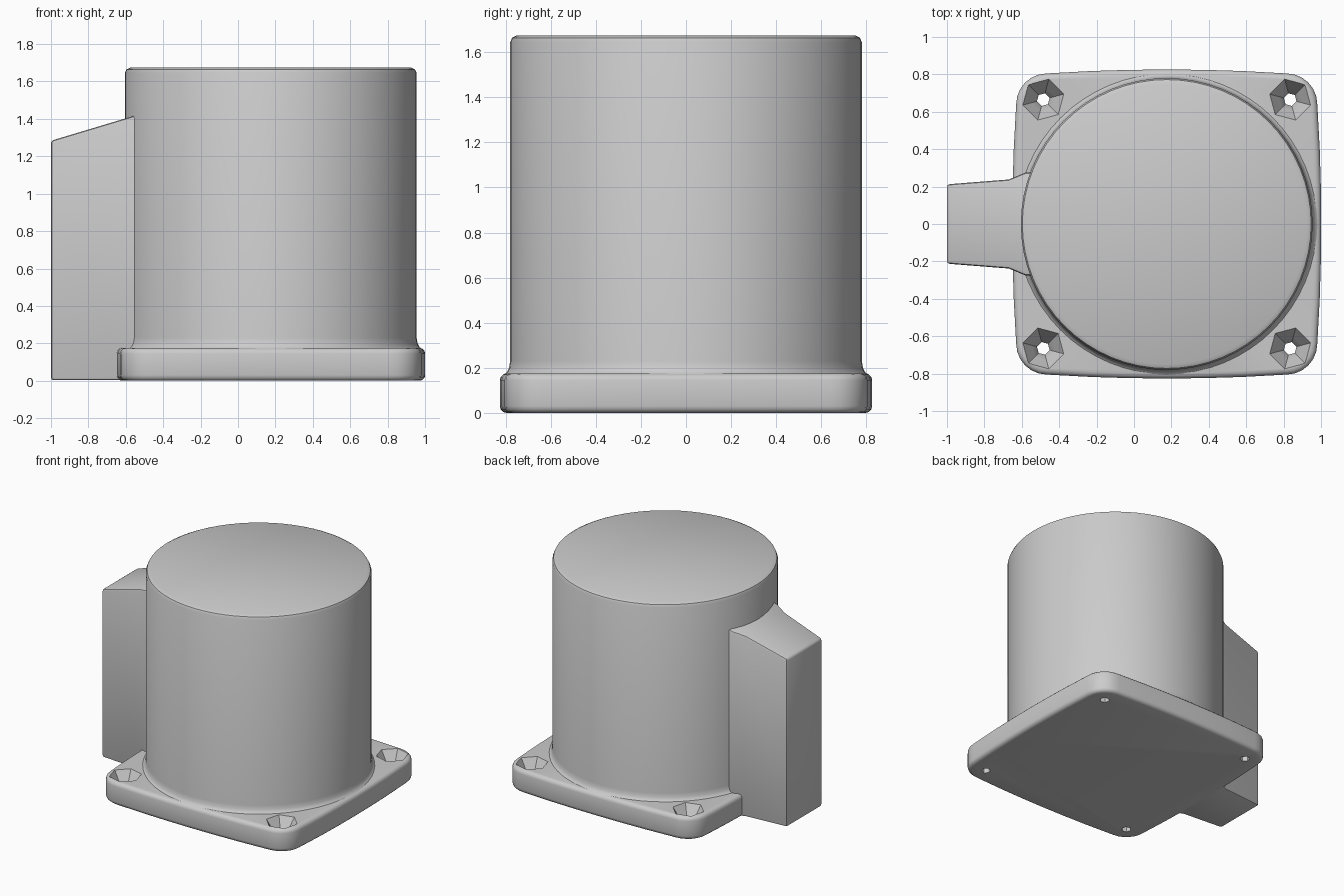
import bpy, bmesh, math

CX = 0.175          # axis of the round body
cube = bpy.data.objects.get("Cube")
if cube:
    bpy.data.objects.remove(cube, do_unlink=True)

grey = bpy.data.materials.new("plain_grey")
grey.use_nodes = True
grey.diffuse_color = (0.6, 0.6, 0.6, 1)
grey.node_tree.nodes["Principled BSDF"].inputs["Base Color"].default_value = (0.6, 0.6, 0.6, 1)


def make_object(name, bm):
    bmesh.ops.recalc_face_normals(bm, faces=bm.faces)
    mesh = bpy.data.meshes.new(name)
    bm.to_mesh(mesh)
    bm.free()
    mesh.materials.append(grey)
    obj = bpy.data.objects.new(name, mesh)
    bpy.context.collection.objects.link(obj)
    return obj


def loft(name, rings):
    """Skin a stack of equal-length closed rings and cap both ends."""
    bm = bmesh.new()
    loops = [[bm.verts.new(p) for p in ring] for ring in rings]
    n = len(loops[0])
    for low, high in zip(loops, loops[1:]):
        for i in range(n):
            j = (i + 1) % n
            bm.faces.new((low[i], low[j], high[j], high[i]))
    bm.faces.new(loops[0][::-1])
    bm.faces.new(loops[-1])
    return make_object(name, bm)


def circle(x, y, z, r, sides, turn=0.0):
    return [(x + r * math.cos(turn + math.tau * i / sides),
             y + r * math.sin(turn + math.tau * i / sides), z) for i in range(sides)]


def activate(obj):
    bpy.ops.object.select_all(action='DESELECT')
    obj.select_set(True)
    bpy.context.view_layer.objects.active = obj


def bevel(obj, width, segments):
    mod = obj.modifiers.new("rounded_edges", 'BEVEL')
    mod.width, mod.segments = width, segments
    mod.limit_method, mod.angle_limit = 'ANGLE', math.radians(40)
    activate(obj)
    bpy.ops.object.modifier_apply(modifier=mod.name)


# Round body with a small foot fillet and a softened top rim
profile = [(0.81, 0.1), (0.81, 0.17), (0.795, 0.18), (0.785, 0.2), (0.78, 0.23),
           (0.78, 1.645), (0.772, 1.664), (0.75, 1.675)]
body = loft("round_body", [circle(CX, 0, z, r, 64) for r, z in profile])

# Base flange: rounded square with gently bowed sides
outline = []
for k in range(4):
    a = k * math.pi / 2
    side = [(0.826 - 0.018 * (t / 0.6) ** 2, t) for t in (-0.4, -0.2, 0, 0.2, 0.4)]
    corner = [(0.64 + 0.165 * math.cos(b), 0.64 + 0.165 * math.sin(b))
              for b in [math.pi / 2 * i / 6 for i in range(7)]]
    for x, y in side + corner:
        outline.append((CX + x * math.cos(a) - y * math.sin(a),
                        x * math.sin(a) + y * math.cos(a)))
flange = loft("base_flange", [[(x, y, z) for x, y in outline] for z in (0, 0.175)])
bevel(flange, 0.03, 3)

# Countersunk screw holes in the four corners
for sx in (-1, 1):
    for sy in (-1, 1):
        x, y = CX + sx * 0.66, sy * 0.665
        turn = math.atan2(sy, sx)
        cutter = loft("hole_cutter", [circle(x, y, z, r, 6, turn) for r, z in
                                      ((0.035, -0.1), (0.035, 0.06), (0.065, 0.1),
                                       (0.115, 0.178), (0.115, 0.3))])
        cutter.hide_render = True
        mod = flange.modifiers.new("screw_hole", 'BOOLEAN')
        mod.operation, mod.solver, mod.object = 'DIFFERENCE', 'EXACT', cutter
        activate(flange)
        bpy.ops.object.modifier_apply(modifier=mod.name)
        bpy.data.objects.remove(cutter, do_unlink=True)

# Side housing: tapered block with a sloping roof, flared where it meets the body
half = [(-1.0, 0.212), (-0.67, 0.238), (-0.58, 0.275), (-0.45, 0.275)]
plan = half + [(x, -y) for x, y in reversed(half)]
housing = loft("side_housing", [[(x, y, 0.003) for x, y in plan],
                                [(x, y, 1.283 + 0.3 * (x + 1)) for x, y in plan]])
bevel(housing, 0.015, 2)

for obj in (body, flange, housing):
    activate(obj)
    bpy.ops.object.shade_smooth_by_angle(angle=math.radians(35))
